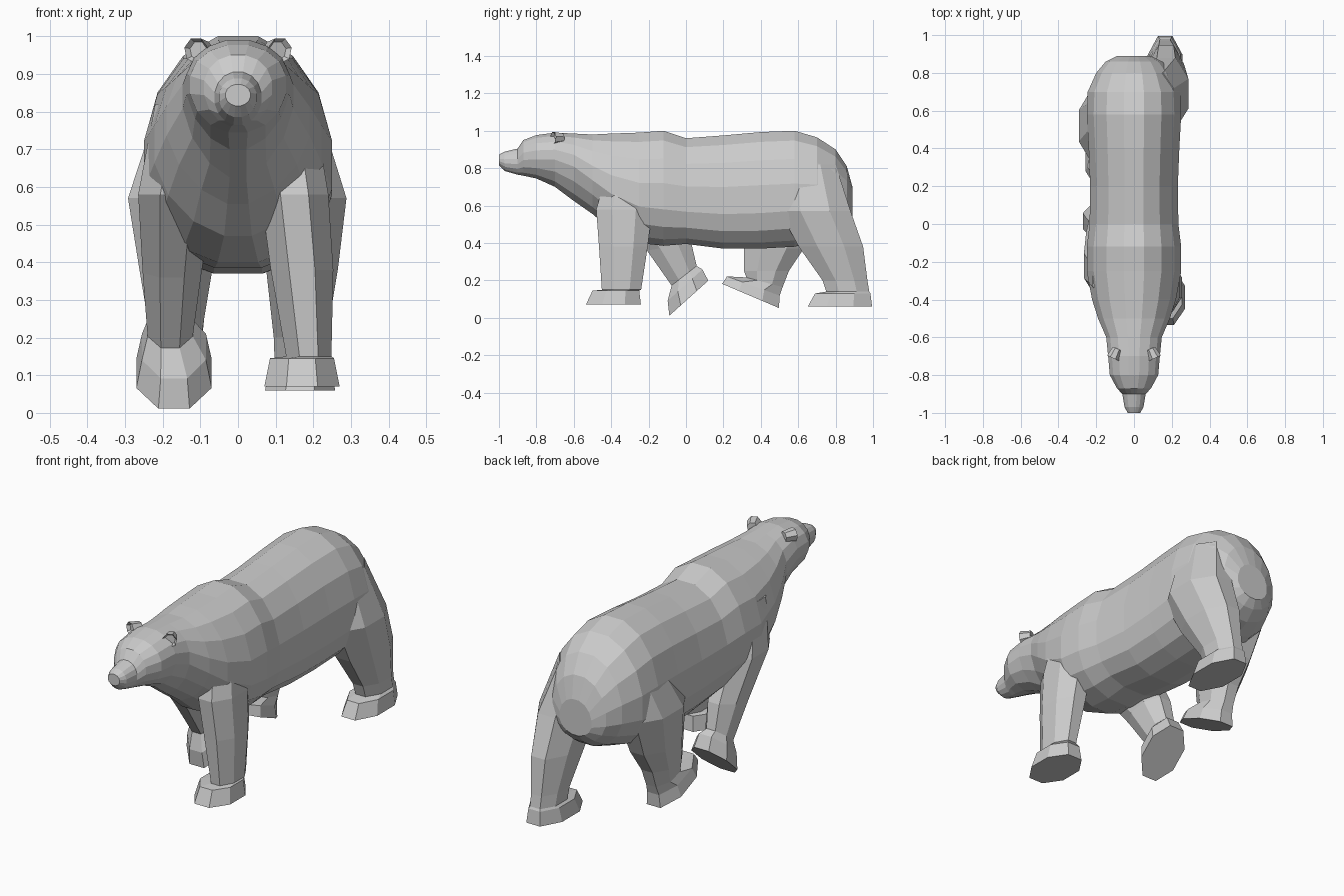
import bpy, bmesh
from math import sin, cos, pi, radians, copysign
from mathutils import Vector, Matrix

cube = bpy.data.objects.get("Cube")
if cube:
    bpy.data.objects.remove(cube, do_unlink=True)

# One plain grey coat
coat = bpy.data.materials.new("grey_coat")
coat.use_nodes = True
coat.diffuse_color = (0.6, 0.6, 0.6, 1)
bsdf = coat.node_tree.nodes["Principled BSDF"]
bsdf.inputs["Base Color"].default_value = coat.diffuse_color
bsdf.inputs["Roughness"].default_value = 0.9


def finish(name, bm):
    bmesh.ops.recalc_face_normals(bm, faces=bm.faces)
    mesh = bpy.data.meshes.new(name)
    bm.to_mesh(mesh)
    bm.free()
    mesh.materials.append(coat)
    obj = bpy.data.objects.new(name, mesh)
    bpy.context.collection.objects.link(obj)
    return obj


def loft(name, rings):
    """Skin a list of equal-length point rings and cap both ends."""
    bm = bmesh.new()
    loops = [[bm.verts.new(p) for p in ring] for ring in rings]
    count = len(loops[0])
    for a, b in zip(loops, loops[1:]):
        for i in range(count):
            j = (i + 1) % count
            bm.faces.new((a[i], a[j], b[j], b[i]))
    bm.faces.new(loops[0])
    bm.faces.new(loops[-1])
    return finish(name, bm)


def power(value, n):
    return copysign(abs(value) ** (2 / n), value)


def body_ring(y, width, top, bottom, waist, belly, sides=16):
    """Upright section: rounded back, separate roundness for the underside."""
    middle = bottom + waist * (top - bottom)
    ring = []
    for i in range(sides):
        a = 2 * pi * (i + 0.5) / sides
        n = 2.1 if sin(a) > 0 else belly
        edge = cos(pi / sides)
        x = power(cos(a) / edge, n)
        z = power(sin(a) / edge, n)
        height = top - middle if z > 0 else middle - bottom
        ring.append(Vector((width * x, y, middle + height * z)))
    return ring


def leg_ring(x, y, z, half_x, half_y, tilt=0, sides=8):
    """Octagonal leg section, tilted about the x axis."""
    t = radians(tilt)
    ring = []
    for i in range(sides):
        a = 2 * pi * (i + 0.5) / sides
        u, v = (half * f(a) / cos(pi / sides)
                for half, f in ((half_x, cos), (half_y, sin)))
        ring.append(Vector((x + u, y + v * cos(t), z + v * sin(t))))
    return ring


# Head, neck and trunk: y, half width, top, bottom, waist height, belly roundness
trunk = [
    (-1.0, .033, .872, .815, .5, 2), (-.97, .05, .888, .785, .5, 2),
    (-.9, .062, .905, .765, .5, 2), (-.87, .09, .95, .76, .55, 2),
    (-.8, .128, .977, .745, .55, 2), (-.7, .137, .99, .7, .6, 1.8),
    (-.6, .147, .985, .625, .6, 1.7), (-.5, .19, .98, .555, .5, 1.7),
    (-.4, .222, .985, .47, .45, 1.8), (-.25, .25, .99, .4, .42, 2.1),
    (-.12, .25, 1.0, .385, .42, 2.3), (0, .235, .96, .395, .42, 2.5),
    (.2, .232, .975, .37, .42, 2.5), (.4, .24, .993, .37, .42, 2.5),
    (.58, .25, 1.0, .38, .42, 2.4), (.7, .245, .965, .41, .42, 2.2),
    (.8, .2, .9, .44, .42, 2), (.86, .15, .81, .48, .42, 2),
    (.89, .09, .7, .52, .42, 2),
]
loft("body", [body_ring(*s) for s in trunk])

# Legs from hidden top to sole: x, y, z, half x, half y, tilt
legs = {
    "front_left_leg": [
        (.12, -.31, .82, .08, .1), (.15, -.33, .58, .09, .15),
        (.17, -.335, .38, .083, .13), (.188, -.345, .15, .06, .105),
        (.17, -.375, .145, .085, .125), (.17, -.388, .07, .1, .147)],
    "front_right_leg": [
        (-.12, -.28, .82, .1, .12), (-.165, -.22, .58, .1, .16),
        (-.175, -.09, .38, .078, .12, 10), (-.18, -.01, .225, .06, .085, 38),
        (-.17, -.005, .175, .085, .125, 42), (-.17, .015, .105, .1, .14, 42)],
    "back_left_leg": [
        (.11, .66, .82, .1, .14), (.17, .69, .57, .118, .19),
        (.17, .775, .38, .095, .172), (.165, .85, .2, .07, .12),
        (.165, .865, .14, .068, .115), (.165, .838, .13, .08, .148),
        (.165, .823, .06, .093, .172)],
    "back_right_leg": [
        (-.11, .6, .82, .1, .16), (-.172, .52, .57, .12, .2),
        (-.165, .47, .37, .095, .16), (-.165, .43, .25, .075, .12),
        (-.165, .42, .19, .068, .1, -15), (-.165, .36, .17, .08, .15, -20),
        (-.165, .345, .117, .093, .165, -23)],
}
for name, sections in legs.items():
    loft(name, [leg_ring(*s) for s in sections])

# Small cupped ears
for side, label in ((1, "left_ear"), (-1, "right_ear")):
    bm = bmesh.new()
    bmesh.ops.create_cone(bm, cap_ends=True, segments=7, radius1=.035,
                          radius2=.026, depth=.055)
    bmesh.ops.rotate(bm, verts=bm.verts, matrix=Matrix.Rotation(radians(-90), 3, 'X'))
    bm.normal_update()
    front = min(bm.faces, key=lambda f: f.calc_center_median().y)
    bmesh.ops.inset_individual(bm, faces=[front], thickness=.01)
    bmesh.ops.translate(bm, verts=front.verts, vec=(0, .015, 0))
    bmesh.ops.rotate(bm, verts=bm.verts, matrix=Matrix.Rotation(radians(25 * side), 3, 'Z'))
    bmesh.ops.translate(bm, verts=bm.verts, vec=(.1 * side, -.685, .962))
    finish(label, bm)
